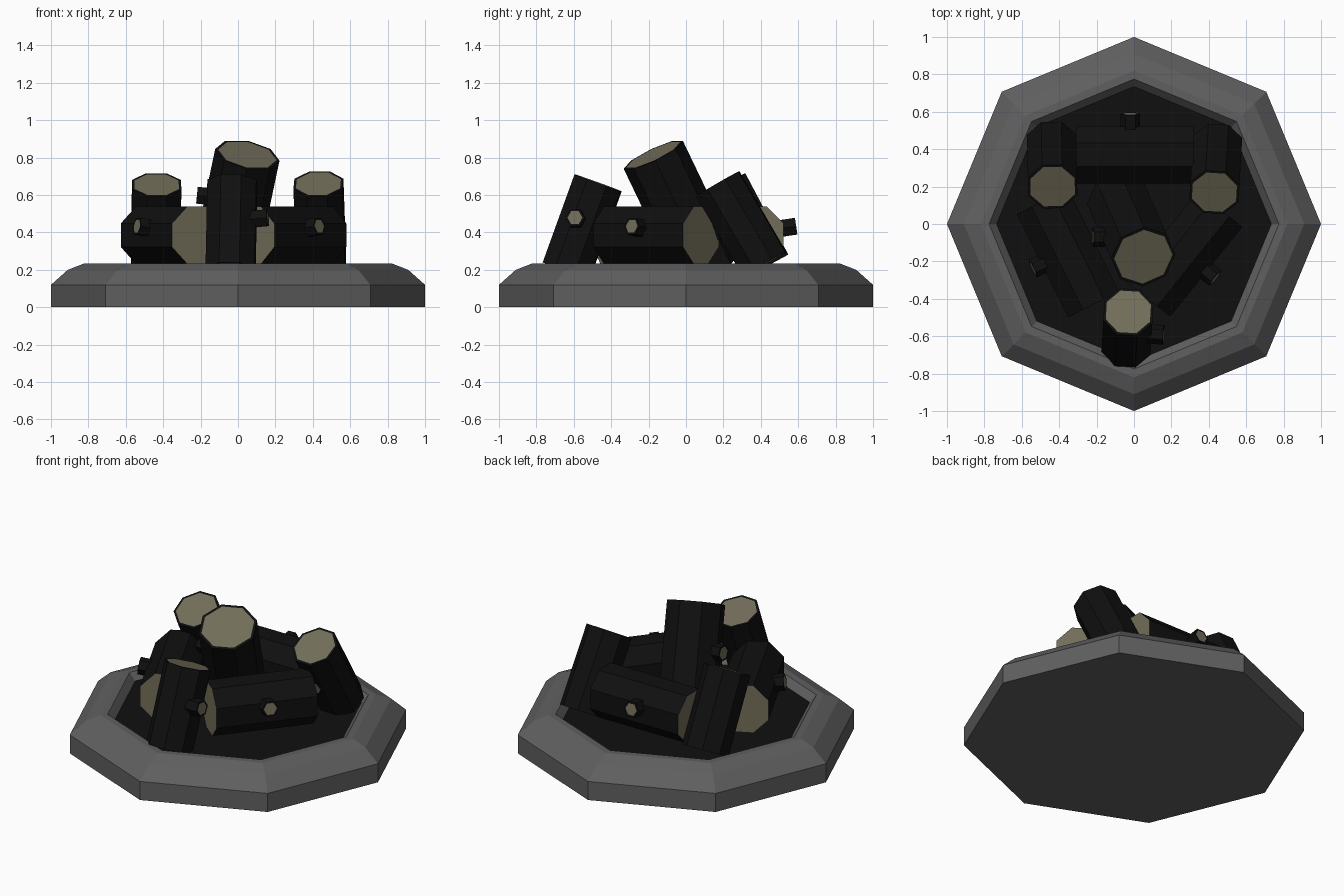
import bpy, bmesh, math
from mathutils import Vector, Matrix

if "Cube" in bpy.data.objects:
    bpy.data.objects.remove(bpy.data.objects["Cube"])


def material(name, colour):
    m = bpy.data.materials.new(name)
    m.use_nodes = True
    m.diffuse_color = (*colour, 1)
    bsdf = m.node_tree.nodes["Principled BSDF"]
    bsdf.inputs["Base Color"].default_value = (*colour, 1)
    bsdf.inputs["Roughness"].default_value = 0.9
    return m


STONE = material("grey stone", (0.115, 0.115, 0.115))
CHAR = material("charred bark", (0.005, 0.005, 0.005))
WOOD = material("cut wood", (0.17, 0.155, 0.1))


def finish(name, bm, mats):
    bmesh.ops.recalc_face_normals(bm, faces=bm.faces)
    mesh = bpy.data.meshes.new(name)
    bm.to_mesh(mesh)
    bm.free()
    for m in mats:
        mesh.materials.append(m)
    obj = bpy.data.objects.new(name, mesh)
    bpy.context.collection.objects.link(obj)
    return obj


def fire_pit():
    """Eight-sided stone ring turned from a profile, with a sooty floor."""
    profile = [(1, 0), (1, 0.12), (0.91, 0.2), (0.82, 0.235),
               (0.775, 0.235), (0.735, 0.19)]
    bm = bmesh.new()
    rings = [[bm.verts.new((r * math.cos(k * math.pi / 4),
                            r * math.sin(k * math.pi / 4), z)) for k in range(8)]
             for r, z in profile]
    for a, b in zip(rings, rings[1:]):
        for k in range(8):
            n = (k + 1) % 8
            bm.faces.new((a[k], a[n], b[n], b[k]))
    bm.faces.new(rings[0])
    bm.faces.new(rings[-1]).material_index = 1
    finish("stone_ring", bm, [STONE, CHAR])


def log(name, start, end, radius, rim=0.0, sides=8):
    """Faceted log between two points, with cut wood on both ends."""
    start, end = Vector(start), Vector(end)
    axis = end - start
    turn = axis.to_track_quat('Z', 'Y').to_matrix().to_4x4()
    place = (Matrix.Translation((start + end) / 2) @ turn
             @ Matrix.Rotation(math.pi / sides, 4, 'Z'))
    bm = bmesh.new()
    bmesh.ops.create_cone(bm, cap_ends=True, segments=sides, radius1=radius,
                          radius2=radius, depth=axis.length, matrix=place)
    ends = [f for f in bm.faces if len(f.verts) == sides and sides != 4]
    if rim:
        bmesh.ops.inset_individual(bm, faces=ends, thickness=rim)
    for f in ends:
        f.material_index = 1
    finish(name, bm, [CHAR, WOOD])


def knot(name, base, direction, length=0.09):
    """Short broken branch stub."""
    base = Vector(base)
    log(name, base, base + Vector(direction).normalized() * length,
        0.052, 0.012, 6)


fire_pit()

# Logs lying on the floor
log("back_lying_log", (-0.31, 0.37, 0.385), (0.32, 0.37, 0.385), 0.165)
log("left_lying_log", (0.075, -0.4, 0.385), (0.46, 0.08, 0.385), 0.165)
log("right_lying_log", (-0.216, -0.43, 0.385), (-0.49, 0.12, 0.385), 0.165)

# Logs leaning over them
log("front_leaning_log", (-0.04, -0.64, 0.195), (-0.03, -0.47, 0.665), 0.142, 0.014)
log("left_leaning_log", (0.445, 0.42, 0.23), (0.43, 0.17, 0.66), 0.142, 0.014)
log("right_leaning_log", (-0.44, 0.43, 0.22), (-0.435, 0.2, 0.655), 0.142, 0.014)
log("centre_leaning_log", (-0.08, 0.12, 0.2), (0.05, -0.175, 0.815), 0.175, 0.016)

# Branch stubs
knot("back_knot", (-0.02, 0.5, 0.42), (0, 1, 0.15))
knot("left_knot", (0.365, -0.235, 0.42), (0.78, -0.62, 0.15))
knot("right_knot", (-0.46, -0.2, 0.42), (-0.9, -0.43, 0.15))
knot("front_knot", (0.07, -0.585, 0.47), (1, -0.1, 0.1))
knot("left_leaning_knot", (0.44, 0.24, 0.43), (0, -0.86, -0.3))
knot("centre_knot", (-0.13, -0.07, 0.59), (-1, 0, 0.1))
